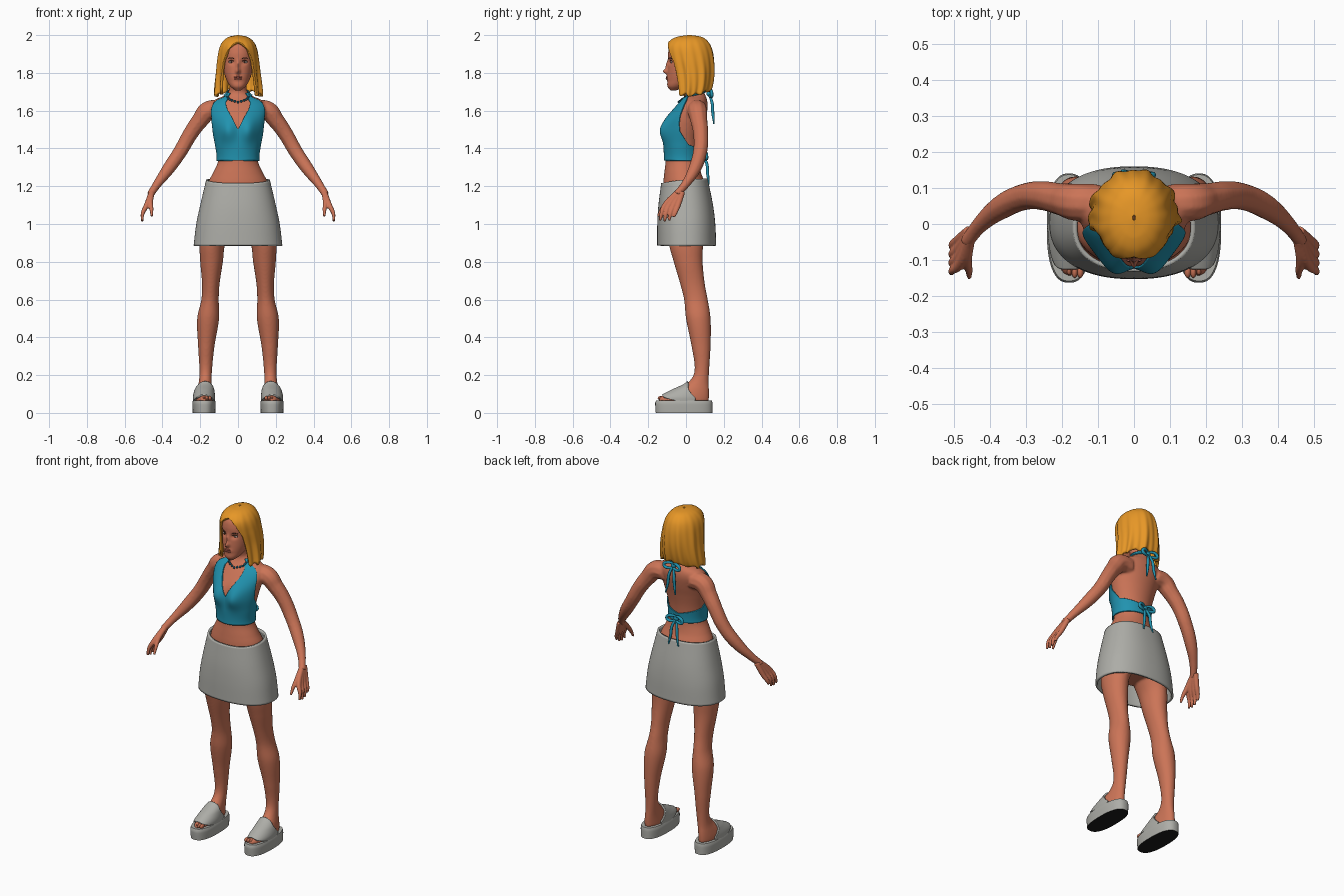
import bpy, bmesh
from math import sin, cos, pi, exp, radians, degrees, copysign
from mathutils import Vector

if "Cube" in bpy.data.objects:
    bpy.data.objects.remove(bpy.data.objects["Cube"])


def material(name, *rgb):
    m = bpy.data.materials.new(name)
    m.use_nodes = True
    m.diffuse_color = (*rgb, 1)
    m.node_tree.nodes["Principled BSDF"].inputs["Base Color"].default_value = (*rgb, 1)
    return m


SKIN = material("skin", .6, .175, .095)
HAIR = material("golden hair", .8, .31, .02)
TEAL = material("teal cloth", .015, .29, .43)
GREY = material("light grey", .42, .42, .39)
BLACK = material("black rubber", .01, .01, .01)
WHITE = material("eye white", .6, .52, .48)
BROWN = material("dark brown", .06, .025, .015)
LIPS = material("lip", .42, .1, .07)
BEAD = material("bead blue", .01, .1, .16)


def ramp(points, x):
    for (a, u), (b, v) in zip(points, points[1:]):
        if x <= b:
            return u + (v - u) * (x - a) / (b - a)
    return points[-1][1]


def section(rows, z):
    # smooth interpolation between rows of (z, centre x, half width, front y, back y)
    z = min(max(z, rows[0][0]), rows[-1][0])
    i = next(k for k in range(len(rows) - 1) if z <= rows[k + 1][0])
    a, b = rows[i], rows[i + 1]
    p, q = rows[max(i - 1, 0)], rows[min(i + 2, len(rows) - 1)]
    h = b[0] - a[0]
    t = (z - a[0]) / h
    out = []
    for k in range(1, len(a)):
        m = (b[k] - p[k]) / (b[0] - p[0]) * h
        n = (q[k] - a[k]) / (q[0] - a[0]) * h
        out.append((2*t**3 - 3*t*t + 1) * a[k] + (t**3 - 2*t*t + t) * m
                   + (3*t*t - 2*t**3) * b[k] + (t**3 - t*t) * n)
    return out


def surf(rows, a, z, off=0, power=2, warp=None, side=1):
    cx, rx, yf, yb = section(rows, z)
    s, c = (copysign(abs(f) ** (2 / power), f) for f in (sin(a), cos(a)))
    v = Vector((cx * side + (rx + off) * s, (yf + yb) / 2 - ((yb - yf) / 2 + off) * c, z))
    if warp:
        warp(v, a)
    return v


def finish(ob, mat, smooth=True):
    ob.data.materials.clear()
    ob.data.materials.append(mat)
    if smooth:
        bpy.ops.object.select_all(action='DESELECT')
        ob.select_set(True)
        bpy.context.view_layer.objects.active = ob
        bpy.ops.object.shade_smooth_by_angle(angle=radians(50))
    return ob


def patch(name, rows, mat, lo, hi, span=(0, 360), nu=64, nv=32, thick=0, dome=False, caps=False, **kw):
    # sheet wrapped round the sections between two heights that may vary with angle
    bm = bmesh.new()
    closed = span[1] - span[0] == 360
    cols = []
    for i in range(nu if closed else nu + 1):
        d = span[0] + (span[1] - span[0]) * i / nu
        d = (d + 180) % 360 - 180
        l, h = (f(d) if callable(f) else f for f in (lo, hi))
        ts = [sin(j / nv * pi / 2) if dome else j / nv for j in range(nv + 1)]
        cols.append([bm.verts.new(surf(rows, radians(d), l + (h - l) * t, **kw)) for t in ts])
    for i in range(nu):
        p, q = cols[i], cols[(i + 1) % len(cols)]
        for j in range(nv):
            bm.faces.new((p[j], q[j], q[j + 1], p[j + 1]))
    if caps:
        bm.faces.new([c[0] for c in reversed(cols)])
        bm.faces.new([c[-1] for c in cols])
    me = bpy.data.meshes.new(name)
    bm.to_mesh(me)
    bm.free()
    ob = bpy.data.objects.new(name, me)
    bpy.context.collection.objects.link(ob)
    finish(ob, mat)
    if thick:
        ob.modifiers.new("thickness", 'SOLIDIFY').thickness = thick
    return ob


def tube(name, points, mat, cyclic=False):
    # round tube through points of (x, y, z, radius)
    cu = bpy.data.curves.new(name, 'CURVE')
    cu.dimensions, cu.bevel_depth, cu.bevel_resolution = '3D', 1, 3
    cu.use_fill_caps, cu.resolution_u = True, 8
    sp = cu.splines.new('BEZIER')
    sp.bezier_points.add(len(points) - 1)
    sp.use_cyclic_u, sp.radius_interpolation = cyclic, 'CARDINAL'
    for bp, (x, y, z, r) in zip(sp.bezier_points, points):
        bp.co, bp.radius = (x, y, z), r
        bp.handle_left_type = bp.handle_right_type = 'AUTO'
    ob = bpy.data.objects.new(name, cu)
    bpy.context.collection.objects.link(ob)
    bpy.ops.object.select_all(action='DESELECT')
    ob.select_set(True)
    bpy.context.view_layer.objects.active = ob
    bpy.ops.object.convert(target='MESH')
    return finish(bpy.context.object, mat)


def ball(name, loc, scale, mat):
    bpy.ops.mesh.primitive_uv_sphere_add(segments=16, ring_count=10, location=loc)
    ob = bpy.context.object
    ob.name, ob.scale = name, scale
    return finish(ob, mat)


def fuse(name, parts, voxel, rounds):
    # merge overlapping solids into one smooth skin
    bpy.ops.object.select_all(action='DESELECT')
    for p in parts:
        p.select_set(True)
    bpy.context.view_layer.objects.active = parts[0]
    bpy.ops.object.join()
    ob = bpy.context.object
    ob.name = name
    rm = ob.modifiers.new("remesh", 'REMESH')
    rm.mode, rm.voxel_size, rm.use_smooth_shade = 'VOXEL', voxel, True
    ob.modifiers.new("soften", 'SMOOTH').iterations = rounds


TORSO = [(.96, 0, .12, -.08, .1), (1.05, 0, .175, -.11, .125), (1.15, 0, .165, -.12, .115),
         (1.22, 0, .157, -.12, .1), (1.27, 0, .133, -.115, .08), (1.335, 0, .105, -.108, .07),
         (1.42, 0, .113, -.11, .075), (1.5, 0, .13, -.108, .09), (1.56, 0, .142, -.095, .105),
         (1.62, 0, .15, -.055, .115), (1.655, 0, .13, -.025, .112), (1.675, 0, .08, -.008, .105),
         (1.7, 0, .05, .0, .095), (1.75, 0, .046, -.015, .08), (1.82, 0, .046, -.02, .08)]
LEG = [(.06, .18, .047, -.145, .12), (.085, .18, .047, -.135, .122), (.12, .178, .041, -.07, .122),
       (.16, .174, .034, .01, .12), (.22, .171, .033, .045, .122), (.35, .168, .043, .03, .13),
       (.5, .158, .058, .0, .13), (.6, .148, .046, -.01, .115), (.68, .144, .046, -.03, .1),
       (.8, .14, .06, -.065, .088), (.9, .135, .068, -.092, .092), (1.02, .1, .085, -.105, .11),
       (1.1, .09, .08, -.1, .1)]
HEAD = [(1.708, 0, .016, -.083, -.05), (1.728, 0, .04, -.098, .0), (1.76, 0, .06, -.098, .06),
        (1.8, 0, .073, -.097, .09), (1.86, 0, .081, -.094, .11), (1.91, 0, .08, -.094, .115),
        (1.95, 0, .068, -.08, .1), (1.98, 0, .035, -.04, .06)]
BOB = [(1.66, 0, .126, -.07, .105), (1.72, 0, .124, -.078, .135), (1.8, 0, .117, -.088, .15),
       (1.88, 0, .109, -.104, .148), (1.94, 0, .096, -.106, .133), (1.975, 0, .073, -.08, .108),
       (1.993, 0, .042, -.04, .075), (2, 0, .004, .01, .025)]
SKIRT = [(.885, 0, .235, -.153, .16), (1, 0, .221, -.152, .155), (1.1, 0, .2, -.146, .143),
         (1.24, 0, .167, -.128, .115)]


def bust(v, a):
    v.y -= .032 * max(0, cos(a)) * exp(-((abs(v.x) - .06) / .045) ** 2 - ((v.z - 1.495) / .06) ** 2)


def face(v, a):
    def bump(x, z, w, h):
        return max(0, cos(a)) * exp(-((abs(v.x) - x) / w) ** 2 - ((v.z - z) / h) ** 2)
    v.y -= .024 * bump(0, 1.808, .011, .014) + .012 * bump(0, 1.84, .01, .025)
    v.y -= .007 * bump(0, 1.772, .022, .012) - .01 * bump(.033, 1.857, .017, .013)


def strands(v, a):
    f = (2 - v.z) * (.018 * sin(9 * a + 1) + .012 * sin(17 * a + 9 * v.z))
    v.x += f * sin(a)
    v.y -= f * cos(a)


# Body, arms, legs and hands
body = [patch("torso", TORSO, SKIN, .96, 1.82, nv=60, caps=True, warp=bust)]
for s in (1, -1):
    tag = "left" if s > 0 else "right"
    body.append(patch(tag + "_leg", LEG, SKIN, .06, 1.1, nv=60, caps=True, side=s))
    body.append(tube(tag + "_arm", [(s * x, y, z, r) for x, y, z, r in (
        (.09, .06, 1.605, .05), (.155, .06, 1.6, .053), (.2, .068, 1.55, .046), (.25, .078, 1.48, .041),
        (.305, .075, 1.385, .038), (.37, .045, 1.29, .034), (.425, .0, 1.215, .024),
        (.465, -.05, 1.155, .02))], SKIN))
    hand = [tube("finger", [(s * .457, -.043 + .008 * k, 1.17, .015), (s * .486, -.115 + .024 * k, 1.095, .014),
                            (s * .505, -.13 + .024 * k, 1.055, .0105),
                            (s * .507, -.137 + .024 * k, 1.013 + .006 * (k - 1) ** 2, .007)], SKIN)
            for k in range(4)]
    hand.append(tube("thumb", [(s * .455, -.04, 1.17, .015), (s * .463, -.1, 1.115, .014),
                               (s * .458, -.13, 1.075, .0105), (s * .457, -.148, 1.04, .007)], SKIN))
    fuse(tag + "_hand", hand, .004, 3)
    # Toes and sandals
    for k in range(5):
        ball(tag + "_toe", (s * (.149 + .0155 * k), -.13 + .004 * k * (k - 1), .078),
             (.0095 - .0006 * k, .02, .012), SKIN)
    SOLE = [(0, .18, .06, -.16, .14), (.055, .18, .062, -.163, .14), (.066, .18, .058, -.158, .137)]
    sole = patch(tag + "_sole", SOLE, GREY, 0, .066, nv=6, caps=True, power=2.5, side=s)
    sole.data.materials.append(BLACK)
    for f in sole.data.polygons:
        if f.normal.z < -.9:
            f.material_index = 1
    patch(tag + "_strap", LEG, GREY, lambda d: .062 + .036 * max(0, cos(radians(d))) ** 2,
          lambda d: .168 - .088 * (d / 115) ** 2, span=(-115, 115), thick=.01, off=.012, side=s)
fuse("body", body, .0065, 4)

# Head and face
patch("head", HEAD, SKIN, 1.708, 1.98, nu=128, nv=70, caps=True, warp=face, power=2.15)
for s in (1, -1):
    tag = "left" if s > 0 else "right"
    eye = surf(HEAD, s * .43, 1.857, power=2.15, warp=face)
    eye.y += .002
    ball(tag + "_eye", eye, (.0135, .006, .006), WHITE)
    ball(tag + "_iris", eye - Vector((0, .004, 0)), (.0052, .0035, .0052), BROWN)
    for part, lift, r in (("_lash", .007, .0016), ("_brow", .021, .0022)):
        tube(tag + part, [(*surf(HEAD, s * a, 1.857 + lift + up, power=2.15, warp=face), r)
                          for a, up in ((.23, -.003), (.43, .002), (.65, -.003))], BROWN)
for name, z in (("upper_lip", 1.778), ("lower_lip", 1.769)):
    ball(name, surf(HEAD, 0, z, power=2.15, warp=face) + Vector((0, .003, 0)), (.021, .006, .005), LIPS)

# Hair, open round the face
EDGE = [(0, 1.965), (15, 1.955), (30, 1.925), (44, 1.86), (52, 1.685), (100, 1.68), (180, 1.715)]
patch("bob_hair", BOB, HAIR, lambda d: ramp(EDGE, abs(d)) + (.007 * sin(radians(d * 11)) if abs(d) > 52 else 0),
      2, nu=180, nv=40, dome=True, thick=.014, warp=strands)

# Halter top with neck band
NECKLINE = [(0, 1.5), (21, 1.61), (29, 1.672), (52, 1.685), (64, 1.6), (78, 1.49), (108, 1.42), (180, 1.385)]
patch("halter_top", TORSO, TEAL, 1.335, lambda d: ramp(NECKLINE, abs(d)), nu=180, thick=.006, off=.009, warp=bust)
patch("neck_band", TORSO, TEAL, lambda d: 1.685 - .012 * cos(radians(d)),
      lambda d: 1.703 - .012 * cos(radians(d)), span=(40, 320), nv=6, thick=.006, off=.011)


# Tied bows at the nape and lower back
def bow(name, y, z, drop):
    ball(name + "_knot", (0, y, z), (.016, .012, .014), TEAL)
    for s in (1, -1):
        tube(name + "_loop", [(0, y, z, .006), (s * .03, y + .012, z + .016, .008), (s * .052, y + .016, z - .004, .009),
                              (s * .03, y + .014, z - .016, .008)], TEAL, cyclic=True)
        tube(name + "_tail", [(0, y, z, .006), (s * .016, y + .018, z - drop * .3, .008),
                              (s * .022, y + .022, z - drop * .65, .008), (s * .032, y + .028, z - drop, .004)], TEAL)


bow("nape_bow", .12, 1.69, .16)
bow("back_bow", .093, 1.36, .15)

# Bead necklace
for k in range(-9, 10):
    a = radians(k * 7)
    ball("bead", surf(TORSO, a, 1.645 + .045 * abs(k) / 9, off=.004), (.0065,) * 3, BEAD)

# Skirt
patch("skirt", SKIRT, GREY, .885, lambda d: 1.228 - .012 * cos(radians(d)) + .006 * sin(radians(d)) ** 2,
      nu=96, thick=.012, power=2.3)
